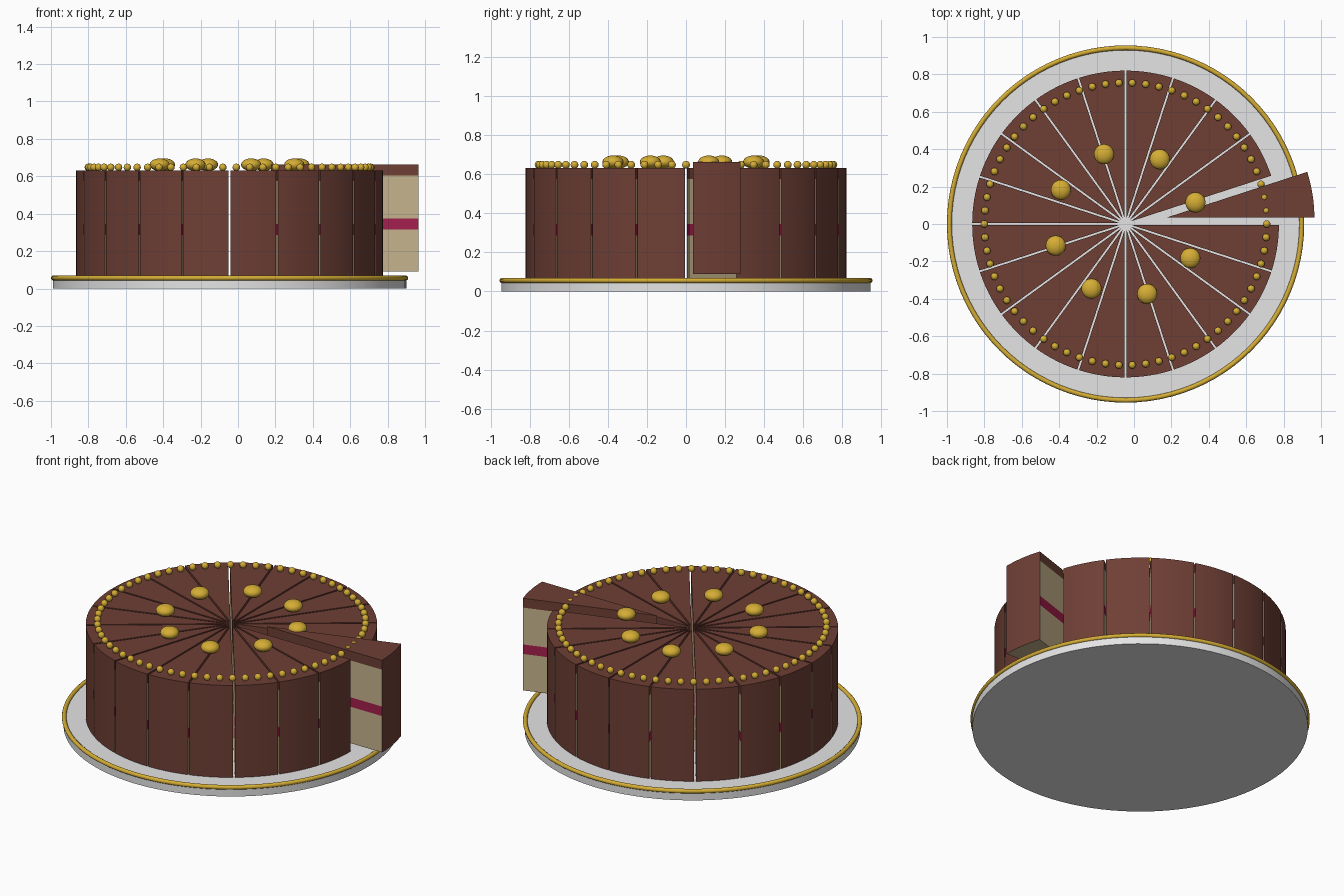
import bpy, bmesh, math
from mathutils import Matrix, Vector

if "Cube" in bpy.data.objects:
    bpy.data.objects.remove(bpy.data.objects["Cube"])

CX = -0.045            # cake centre
SLICES = 20
STEP = 2 * math.pi / SLICES
BASE, TOP = 0.06, 0.632


def material(name, rgb):
    m = bpy.data.materials.new(name)
    m.diffuse_color = (*[(c / 255) ** 2.2 for c in rgb], 1)
    m.use_nodes = True
    m.node_tree.nodes["Principled BSDF"].inputs["Base Color"].default_value = m.diffuse_color
    return m


choc = material("chocolate", (110, 65, 56))
sponge = material("sponge", (197, 178, 140))
jam = material("raspberry jam", (162, 36, 78))
gold = material("gold", (212, 172, 56))
china = material("white china", (228, 228, 228))


def make_object(name, bm, mats, smooth=False):
    me = bpy.data.meshes.new(name)
    bm.to_mesh(me)
    bm.free()
    ob = bpy.data.objects.new(name, me)
    bpy.context.collection.objects.link(ob)
    for m in mats:
        me.materials.append(m)
    if smooth:
        bpy.ops.object.select_all(action='DESELECT')
        ob.select_set(True)
        bpy.context.view_layer.objects.active = ob
        bpy.ops.object.shade_smooth_by_angle(angle=math.radians(35))
    return ob


def slice_mesh(name, index, slide=0.0, lift=0.0):
    """Layered wedge: jam between sponges, chocolate on the top and outside."""
    a0, mid = index * STEP, (index + 0.5) * STEP
    gap, radius, n = 0.032, 0.82, 8
    out = Vector((math.cos(mid), math.sin(mid)))
    tip = out * gap
    # straight cuts keep an even gap; the rim follows the cake radius
    trim = math.asin(gap * math.sin(STEP / 2) / radius)
    outline = [tip] + [
        radius * Vector((math.cos(a), math.sin(a)))
        for a in [a0 + trim + (STEP - 2 * trim) * i / n for i in range(n + 1)]]
    shift = out * slide + Vector((CX, 0))
    levels = [BASE, 0.286, 0.345, 0.574, TOP]
    bm = bmesh.new()
    rows = [[bm.verts.new((p.x + shift.x, p.y + shift.y, z + lift))
             for p in outline] for z in levels]
    count = len(outline)
    for k, layer in enumerate((1, 2, 1, 0)):
        for i in range(count):
            j = (i + 1) % count
            f = bm.faces.new((rows[k][i], rows[k][j], rows[k + 1][j], rows[k + 1][i]))
            f.material_index = layer if i in (0, count - 1) else 0
            f.smooth = False
    bm.faces.new(rows[0][::-1]).material_index = 1
    bm.faces.new(rows[-1]).material_index = 0
    return make_object(name, bm, [choc, sponge, jam], True)


def ball_ring(name, count, ring, phase, z, size, squash, segs, rings):
    bm = bmesh.new()
    for i in range(count):
        a = phase + 2 * math.pi * i / count
        m = (Matrix.Translation((CX + ring * math.cos(a), ring * math.sin(a), z))
             @ Matrix.Diagonal((1, 1, squash, 1)))
        bmesh.ops.create_uvsphere(bm, u_segments=segs, v_segments=rings,
                                  radius=size, matrix=m)
    return make_object(name, bm, [gold], True)


# serving plate
bm = bmesh.new()
bmesh.ops.create_cone(bm, cap_ends=True, segments=96, radius1=0.945, radius2=0.945,
                      depth=0.056, matrix=Matrix.Translation((CX, 0, 0.028)))
make_object("plate", bm, [china], True)

# gold rim on the plate
bpy.ops.mesh.primitive_torus_add(location=(CX, 0, 0.056), major_segments=96,
                                 minor_segments=10, major_radius=0.942,
                                 minor_radius=0.013)
rim = bpy.context.object
rim.name = "plate_rim"
rim.data.materials.append(gold)
bpy.ops.object.shade_smooth_by_angle(angle=math.radians(60))

# cake slices, the first one pulled out and lifted
slice_mesh("served_slice", 0, slide=0.192, lift=0.03)
for s in range(1, SLICES):
    slice_mesh("cake_slice_%02d" % s, s)

# gold decorations
ball_ring("edge_pearls", 66, 0.755, 0, 0.648, 0.02, 1, 12, 8)
ball_ring("truffles", 8, 0.391, 0.3, 0.662, 0.054, 0.62, 20, 12)
